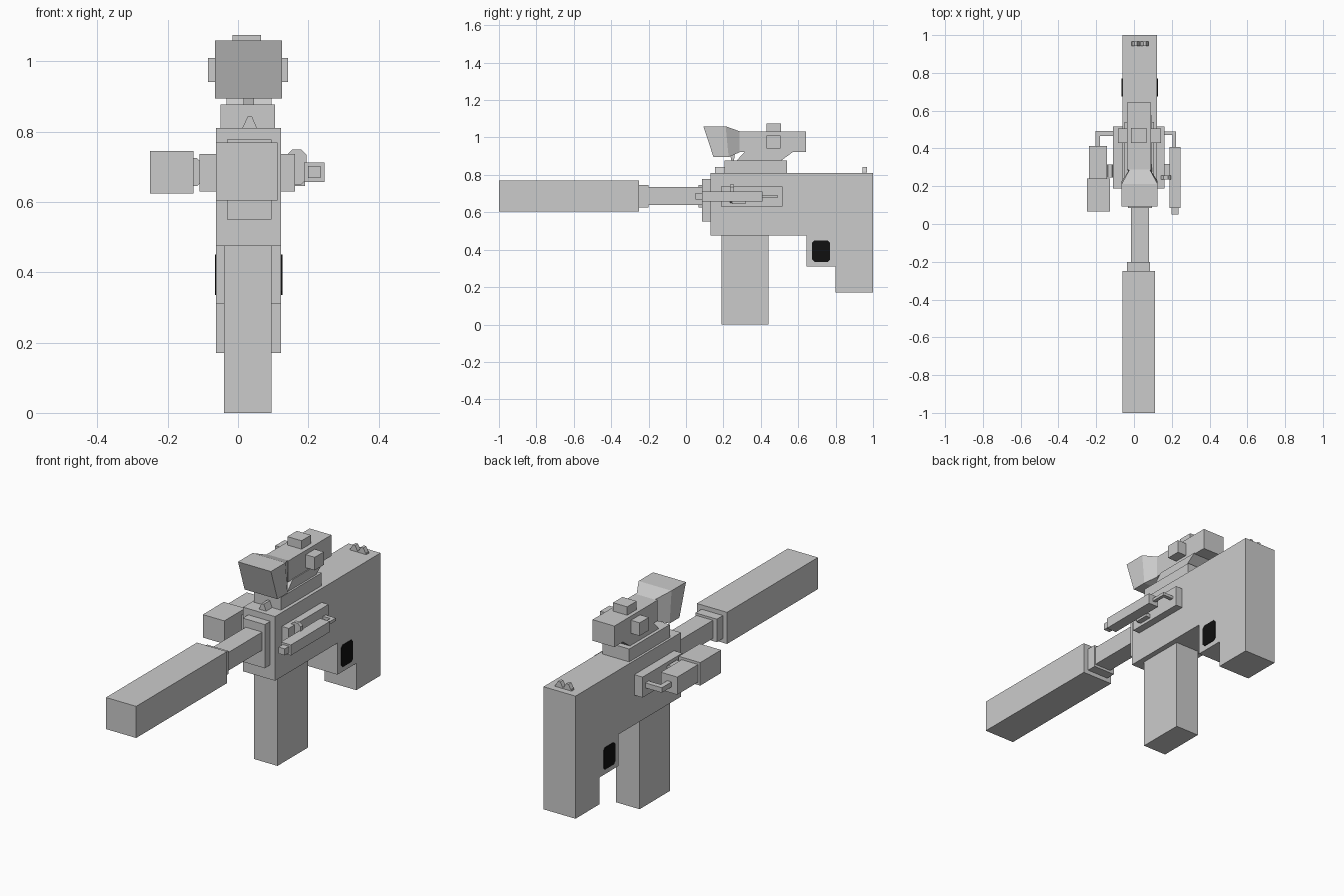
import bpy
import bmesh

old = bpy.data.objects.get("Cube")
if old:
    bpy.data.objects.remove(old, do_unlink=True)

MID = 0.03  # centre plane of the body


def material(name, value):
    m = bpy.data.materials.new(name)
    m.use_nodes = True
    colour = (value, value, value, 1)
    m.diffuse_color = colour
    bsdf = next(n for n in m.node_tree.nodes if n.type == 'BSDF_PRINCIPLED')
    bsdf.inputs["Base Color"].default_value = colour
    return m


grey = material("plain grey", 0.6)
black = material("grip black", 0.005)


def loft(name, rings, mat=grey):
    """Join rings of equal point count and cap both ends."""
    bm = bmesh.new()
    loops = [[bm.verts.new(p) for p in ring] for ring in rings]
    for a, b in zip(loops, loops[1:]):
        for i in range(len(a)):
            j = (i + 1) % len(a)
            bm.faces.new((a[i], a[j], b[j], b[i]))
    bm.faces.new(loops[0])
    bm.faces.new(loops[-1])
    bmesh.ops.recalc_face_normals(bm, faces=bm.faces)
    mesh = bpy.data.meshes.new(name)
    bm.to_mesh(mesh)
    bm.free()
    mesh.materials.append(mat)
    ob = bpy.data.objects.new(name, mesh)
    bpy.context.collection.objects.link(ob)
    return ob


def side_prism(name, yz, x0, x1, mat=grey):
    return loft(name, [[(x, y, z) for y, z in yz] for x in (x0, x1)], mat)


def front_prism(name, xz, y0, y1):
    return loft(name, [[(x, y, z) for x, z in xz] for y in (y0, y1)])


def box(name, x0, x1, y0, y1, z0, z1):
    return front_prism(name, [(x0, z0), (x1, z0), (x1, z1), (x0, z1)], y0, y1)


def chamfered(a0, a1, b0, b1, c):
    """Rectangle outline with cut corners."""
    return [(a0 + c, b0), (a1 - c, b0), (a1, b0 + c), (a1, b1 - c),
            (a1 - c, b1), (a0 + c, b1), (a0, b1 - c), (a0, b0 + c)]


# Receiver with stepped stock
side_prism("receiver_and_stock",
           [(0.13, 0.475), (0.645, 0.475), (0.645, 0.31), (0.8, 0.31), (0.8, 0.17),
            (1, 0.17), (1, 0.81), (0.13, 0.81)], -0.062, 0.123)
box("magazine", -0.04, 0.095, 0.19, 0.44, 0, 0.48)

# Dark grip patches on both sides
patch = chamfered(0.675, 0.77, 0.335, 0.45, 0.012)
side_prism("left_grip_patch", patch, 0.122, 0.126, black)
side_prism("right_grip_patch", patch, -0.065, -0.061, black)

# Barrel group
box("front_collar", -0.032, 0.095, 0.085, 0.131, 0.55, 0.778)
box("barrel", -0.015, 0.08, -0.21, 0.09, 0.64, 0.735)
box("barrel_ring", -0.038, 0.085, -0.255, -0.2, 0.627, 0.747)
box("long_muzzle", -0.062, 0.112, -1, -0.25, 0.605, 0.77)

# Iron sights
front_prism("front_sight", [(0.01, 0.805), (0.056, 0.805), (0.04, 0.843), (0.027, 0.843)],
            0.155, 0.205)
box("rear_sight_base", -0.015, 0.08, 0.945, 0.965, 0.805, 0.818)
for side, x in (("right", 0.009), ("left", 0.056)):
    front_prism(side + "_rear_sight",
                [(x - 0.022, 0.815), (x + 0.022, 0.815), (x + 0.007, 0.842), (x - 0.007, 0.842)],
                0.943, 0.967)

# Scope mount, tube and flared hood
box("scope_rail", -0.05, 0.105, 0.205, 0.54, 0.805, 0.877)
side_prism("scope_riser", [(0.265, 0.87), (0.5, 0.87), (0.575, 0.925), (0.315, 0.925)],
           -0.033, 0.095)
box("scope_tube", -0.036, 0.09, 0.285, 0.642, 0.922, 1.032)
hood = [(0.093, 0.147, 0.895, 1.06, 0.095),
        (0.212, 0.228, 0.895, 1.06, 0.095),
        (0.295, 0.295, 0.925, 1.03, 0.05)]
loft("scope_hood", [[(MID - w, yb, zb), (MID + w, yb, zb), (MID + w, yt, zt), (MID - w, yt, zt)]
                    for yt, yb, zb, zt, w in hood])
side_prism("sight_lever", [(0.243, 0.875), (0.257, 0.875), (0.265, 0.97), (0.228, 0.943)],
           0.015, 0.045)
box("top_knob", -0.016, 0.066, 0.43, 0.508, 1.025, 1.076)
box("side_knobs", -0.086, 0.142, 0.43, 0.505, 0.942, 1.01)

# Accessory mounts on both sides
box("right_mount", -0.11, -0.06, 0.187, 0.515, 0.63, 0.737)
box("left_mount", 0.12, 0.162, 0.187, 0.515, 0.63, 0.737)
front_prism("right_clip", chamfered(-0.15, -0.105, 0.645, 0.725, 0.012), 0.245, 0.315)
front_prism("left_clip", chamfered(0.14, 0.195, 0.65, 0.75, 0.015), 0.236, 0.256)
box("left_clip_shelf", 0.14, 0.19, 0.245, 0.317, 0.645, 0.665)

# Flashlight on the right
box("flashlight_head", -0.25, -0.126, 0.067, 0.24, 0.625, 0.745)
box("flashlight_body", -0.238, -0.143, 0.235, 0.412, 0.64, 0.732)
box("flashlight_arm", -0.205, -0.1, 0.465, 0.492, 0.672, 0.698)
box("flashlight_rod", -0.205, -0.18, 0.405, 0.492, 0.672, 0.698)

# Pointer on the left
box("pointer_body", 0.188, 0.246, 0.085, 0.408, 0.657, 0.712)
box("pointer_tip", 0.199, 0.235, 0.05, 0.09, 0.668, 0.702)
box("pointer_arm", 0.155, 0.222, 0.47, 0.49, 0.677, 0.692)
box("pointer_rod", 0.204, 0.222, 0.4, 0.49, 0.677, 0.692)
